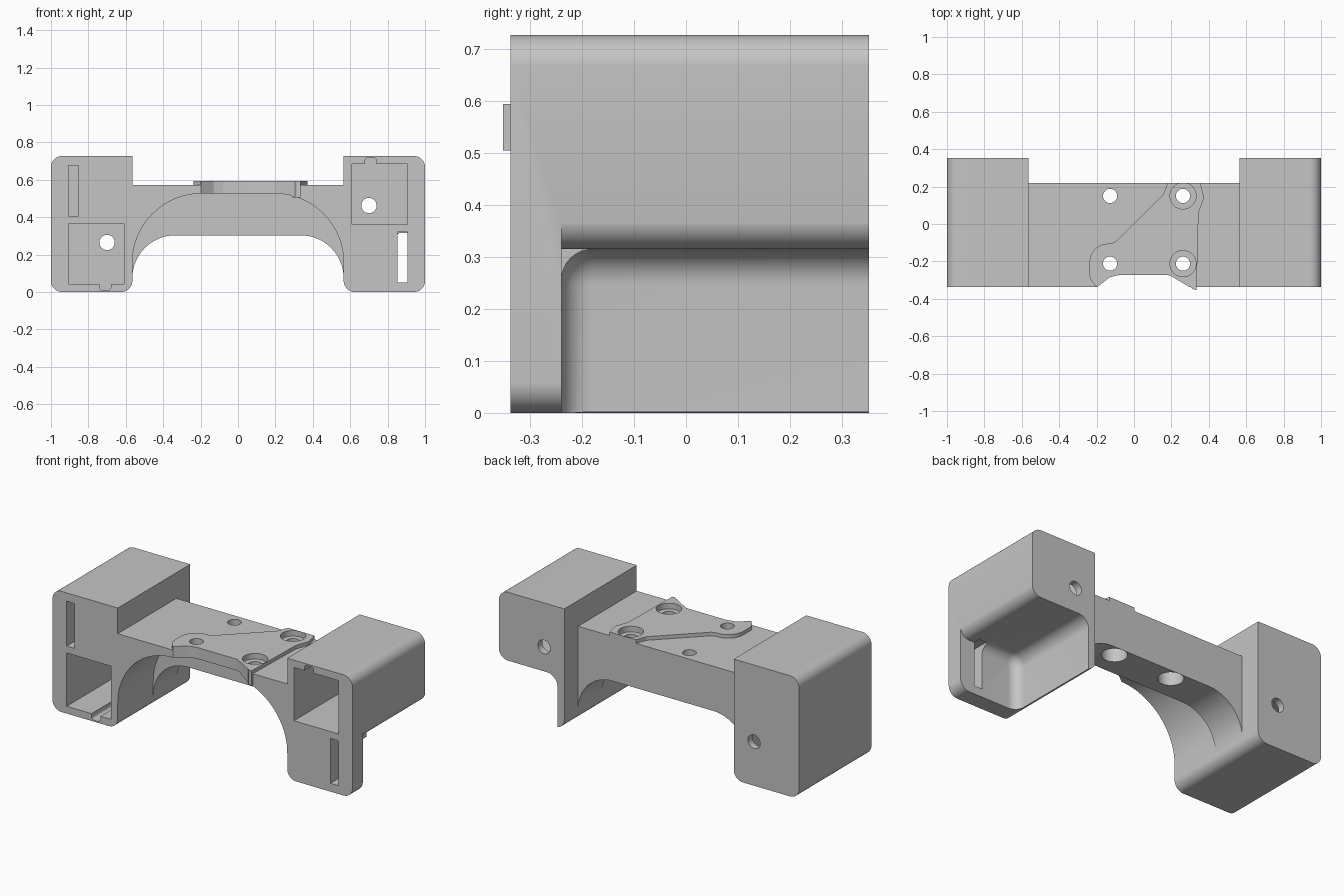
import bpy, bmesh, math
from mathutils import Vector

cube = bpy.data.objects.get("Cube")
if cube:
    bpy.data.objects.remove(cube, do_unlink=True)

grey = bpy.data.materials.new("plain grey")
grey.use_nodes = True
colour = (0.56, 0.56, 0.56, 1)
grey.diffuse_color = colour
grey.node_tree.nodes["Principled BSDF"].inputs["Base Color"].default_value = colour

HEIGHT, FRONT, BACK, INNER = 0.727, -0.338, 0.352, 0.565
PLATE = -0.24     # back of the front plate


def rounded(corners, steps=12):
    """Outline from (x, y, radius) corners, each replaced by a tangent arc."""
    out = []
    for i, (x, y, r) in enumerate(corners):
        p = Vector((x, y))
        if not r:
            out.append(p)
            continue
        u = (Vector(corners[i - 1][:2]) - p).normalized()
        v = (Vector(corners[(i + 1) % len(corners)][:2]) - p).normalized()
        half = u.angle(v) / 2
        centre = p + (u + v).normalized() * (r / math.sin(half))
        s = p + u * (r / math.tan(half)) - centre
        e = p + v * (r / math.tan(half)) - centre
        a = s.angle(e)
        for k in range(steps + 1):
            t = k / steps
            out.append(centre + (s * math.sin((1 - t) * a) + e * math.sin(t * a)) / math.sin(a))
    return out


def prism(name, outline, lo, hi, axis="y", turn=False, fillet=0):
    """Extrude an outline along y (outline in xz) or z (outline in xy)."""
    bm = bmesh.new()
    place = (lambda p, h: (p[0], h, p[1])) if axis == "y" else (lambda p, h: (p[0], p[1], h))
    cap = bm.faces.new([bm.verts.new(place(p, lo)) for p in outline])
    new = bmesh.ops.extrude_face_region(bm, geom=[cap], use_keep_orig=True)["geom"]
    for v in new:
        if isinstance(v, bmesh.types.BMVert):
            v.co[1 if axis == "y" else 2] = hi
    bmesh.ops.recalc_face_normals(bm, faces=bm.faces)
    if fillet:
        edges = [e for e in bm.edges if all(abs(v.co.y - lo) < 1e-5 for v in e.verts)]
        bmesh.ops.bevel(bm, geom=edges, offset=fillet, segments=8, profile=0.5,
                        affect="EDGES", clamp_overlap=False)
    if turn:      # half turn about the y axis, for the opposite wing
        for v in bm.verts:
            v.co.x, v.co.z = -v.co.x, HEIGHT - v.co.z
    bmesh.ops.recalc_face_normals(bm, faces=bm.faces)
    mesh = bpy.data.meshes.new(name)
    bm.to_mesh(mesh)
    bm.free()
    ob = bpy.data.objects.new(name, mesh)
    bpy.context.collection.objects.link(ob)
    return ob


def rect(x0, x1, y0, y1):
    return [(x0, y0), (x1, y0), (x1, y1), (x0, y1)]


def disc(x, y, r, n=40):
    return [(x + r * math.cos(2 * math.pi * k / n), y + r * math.sin(2 * math.pi * k / n))
            for k in range(n)]


def combine(target, tool, operation="DIFFERENCE"):
    mod = target.modifiers.new("join", "BOOLEAN")
    mod.operation, mod.object, mod.solver = operation, tool, "EXACT"
    bpy.context.view_layer.update()
    mesh = bpy.data.meshes.new_from_object(
        target.evaluated_get(bpy.context.evaluated_depsgraph_get()))
    target.modifiers.clear()
    target.data = mesh
    bpy.data.objects.remove(tool, do_unlink=True)


# Whole bracket outline, with the low arch between the legs
half = [(INNER, 0.572, 0), (INNER, HEIGHT, 0), (1, HEIGHT, 0.06), (1, 0, 0.06),
        (INNER, 0, 0.06), (INNER, 0.303, 0.23)]
outline = half + [(-x, z, r) for x, z, r in reversed(half)]
bracket = prism("bracket", rounded(outline, 16), FRONT, BACK)

# Taller arch under the front part, open space behind the bridge
tall = [(-INNER, -0.2, 0), (-INNER, 0.526, 0.37), (INNER, 0.526, 0.37), (INNER, -0.2, 0)]
combine(bracket, prism("tall_arch", rounded(tall, 24), -1, 0))
combine(bracket, prism("bridge_rear_gap", rect(-INNER, INNER, -0.2, 1), 0.22, 1))

# Both wings: filleted recess, rounded box edge, motor pocket with groove, slot, shaft hole
recess = rounded([(0.61, -0.4, 0), (0.61, 0.315, 0.07), (1.3, 0.315, 0), (1.3, -0.4, 0)])
edge = [(0.86, -0.2), (0.86, 0.315)]
edge += [(0.94 + 0.061 * math.sin(a), 0.376 - 0.061 * math.cos(a))
         for a in (math.pi / 24 * k for k in range(13))]
edge += [(1.2, 0.376), (1.2, -0.2)]
groove = rounded([(0.68, 0.6, 0), (0.74, 0.6, 0), (0.74, 0.718, 0.015), (0.68, 0.718, 0.015)], 4)
for turn in (False, True):
    combine(bracket, prism("recess", recess, PLATE, 1, turn=turn, fillet=0.06))
    combine(bracket, prism("box_edge", edge, PLATE, 1.1, turn=turn))
    combine(bracket, prism("motor_pocket", rect(0.61, 0.905, 0.362, 0.683), -1, 0.31, turn=turn))
    combine(bracket, prism("cable_groove", groove, -1, 0.31, turn=turn))
    combine(bracket, prism("slot", rect(0.852, 0.905, 0.05, 0.32), -1, -0.2, turn=turn))
    combine(bracket, prism("shaft_hole", disc(0.7, 0.462, 0.041), 0, 1, turn=turn))

# Raised pad on the bridge
pad = [(-0.2, FRONT, 0), (-0.238, -0.29, 0.06), (-0.238, -0.105, 0.1), (-0.11, -0.105, 0.06),
       (0.155, 0.155, 0.03), (0.18, 0.22, 0), (0.355, 0.22, 0), (0.375, 0.14, 0.05),
       (0.345, 0.06, 0.05), (0.335, FRONT, 0)]
combine(bracket, prism("raised_pad", rounded(pad, 8), 0.55, 0.594, "z"), "UNION")

# Notch in the front edge of the bridge, and the small tip beside it
notch = [(-0.2, FRONT - 0.002, 0), (-0.13, -0.285, 0.03), (-0.08, -0.273, 0.03),
         (0.19, -0.273, 0.06), (0.31, -0.345, 0), (0.31, -0.5, 0), (-0.2, -0.5, 0)]
combine(bracket, prism("front_notch", rounded(notch, 6), 0.45, 0.8, "z"))
tip = [(0.29, -0.325), (0.315, -0.348), (0.335, -0.352), (0.335, -0.3)]
combine(bracket, prism("pad_tip", tip, 0.505, 0.594, "z"), "UNION")

# Screw holes with counterbores above, and wide bores under the rear beam
for x in (-0.128, 0.262):
    for y in (-0.212, 0.15):
        combine(bracket, prism("screw_hole", disc(x, y, 0.038), 0.2, 0.8, "z"))
        if x > 0:
            combine(bracket, prism("counterbore", disc(x, y, 0.07), 0.56, 0.8, "z"))
    combine(bracket, prism("under_bore", disc(x, 0.15, 0.07), 0.2, 0.52, "z"))

# Finish
bracket.data.materials.clear()
bracket.data.materials.append(grey)
for p in bracket.data.polygons:
    p.material_index = 0
bpy.ops.object.select_all(action="DESELECT")
bracket.select_set(True)
bpy.context.view_layer.objects.active = bracket
bpy.ops.object.shade_smooth_by_angle(angle=math.radians(30))
